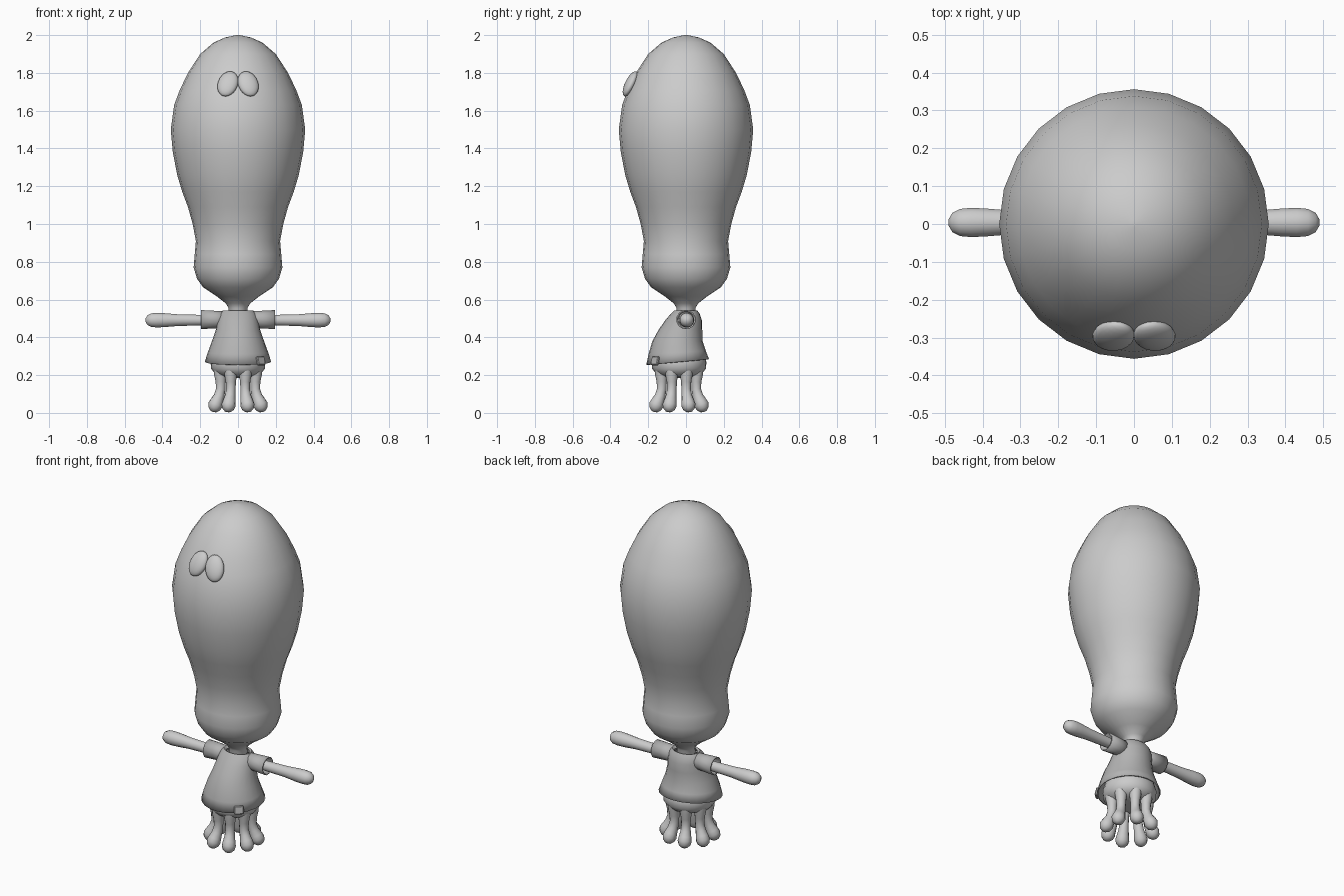
import bpy, bmesh, math
from mathutils import Vector, Matrix

if "Cube" in bpy.data.objects:
    bpy.data.objects.remove(bpy.data.objects["Cube"])

def material(name, v):
    m = bpy.data.materials.new(name)
    m.diffuse_color = (v, v, v, 1)
    m.use_nodes = True
    m.node_tree.nodes["Principled BSDF"].inputs["Base Color"].default_value = m.diffuse_color
    return m

SKIN = material("pale grey", 0.60)
CLOTH = material("shirt grey", 0.45)

def finish(bm, name, mat, angle=50, shell=0):
    bmesh.ops.recalc_face_normals(bm, faces=bm.faces)
    me = bpy.data.meshes.new(name)
    bm.to_mesh(me)
    bm.free()
    ob = bpy.data.objects.new(name, me)
    bpy.context.collection.objects.link(ob)
    me.materials.append(mat)
    if shell:
        mod = ob.modifiers.new("thickness", 'SOLIDIFY')
        mod.thickness = shell
        mod.offset = -1
    bpy.ops.object.select_all(action='DESELECT')
    ob.select_set(True)
    bpy.context.view_layer.objects.active = ob
    bpy.ops.object.shade_smooth_by_angle(angle=math.radians(angle))
    return ob

def loft(name, rings, mat, start_cap=True, end_cap=True, angle=50, shell=0):
    """Skin a list of rings, each a list of points."""
    bm = bmesh.new()
    loops = [[bm.verts.new(p) for p in r] for r in rings]
    n = len(loops[0])
    for a, b in zip(loops, loops[1:]):
        for i in range(n):
            j = (i + 1) % n
            bm.faces.new((a[i], a[j], b[j], b[i]))
    if start_cap:
        bm.faces.new(loops[0])
    if end_cap:
        bm.faces.new(loops[-1])
    return finish(bm, name, mat, angle, shell)

def circle(n):
    return [(math.cos(2 * math.pi * i / n), math.sin(2 * math.pi * i / n)) for i in range(n)]

def tube(name, path, mat, n=12, **kw):
    """Round tube through (point, radius) pairs."""
    pts = [Vector(p) for p, r in path]
    rings = []
    for i, (p, r) in enumerate(path):
        d = (pts[min(i + 1, len(pts) - 1)] - pts[max(i - 1, 0)]).normalized()
        u = d.orthogonal().normalized() if abs(d.x) > 0.9 else d.cross(Vector((1, 0, 0))).normalized()
        v = d.cross(u)
        rings.append([pts[i] + (u * c + v * s) * r for c, s in circle(n)])
    return loft(name, rings, mat, **kw)

# Head: bulb narrowing to a chin and neck
head = [(0.05, 0.50), (0.05, 0.555), (0.065, 0.58), (0.11, 0.615), (0.185, 0.665),
        (0.217, 0.71), (0.235, 0.77), (0.229, 0.84), (0.223, 0.91), (0.24, 1.0),
        (0.265, 1.09), (0.295, 1.17), (0.322, 1.26), (0.345, 1.38), (0.356, 1.5),
        (0.338, 1.63), (0.308, 1.71), (0.265, 1.80), (0.20, 1.90), (0.13, 1.96),
        (0.07, 1.987), (0.01, 2.0)]
loft("head", [[(c * r, s * r, z) for c, s in circle(24)] for r, z in head], SKIN)

# Eyes: flattened discs lying on the brow
for side, tag in ((-1, "left"), (1, "right")):
    bm = bmesh.new()
    bmesh.ops.create_uvsphere(bm, u_segments=20, v_segments=12, radius=1)
    turn = (Matrix.Translation((side * 0.054, -0.295, 1.742))
            @ Matrix.Rotation(math.radians(side * 8), 4, 'Z')
            @ Matrix.Rotation(math.radians(-27), 4, 'X')
            @ Matrix.Rotation(math.radians(-side * 14), 4, 'Y')
            @ Matrix.Diagonal((0.054, 0.027, 0.074, 1)))
    bmesh.ops.transform(bm, matrix=turn, verts=bm.verts)
    finish(bm, tag + "_eye", SKIN)

# Shirt: flared bell, (height, half width, front y, back y, hem tilt)
bell = [(0.270, 0.176, -0.21, 0.122, 0.015), (0.32, 0.160, -0.198, 0.105, 0.008),
        (0.38, 0.138, -0.178, 0.088, 0), (0.44, 0.117, -0.145, 0.086, 0),
        (0.49, 0.108, -0.11, 0.084, 0), (0.525, 0.098, -0.08, 0.072, 0),
        (0.542, 0.080, -0.062, 0.060, 0), (0.535, 0.062, -0.054, 0.054, 0)]
loft("shirt", [[(c * w, (f + b) / 2 + s * (b - f) / 2, z + s * t) for c, s in circle(24)]
               for z, w, f, b, t in bell], CLOTH, False, False, 60, 0.007)

# Sleeves and arms
for side, tag in ((-1, "left"), (1, "right")):
    tube(tag + "_sleeve", [((side * x, 0, z), r) for x, z, r in
         ((0.06, 0.495, 0.044), (0.12, 0.494, 0.048), (0.195, 0.494, 0.052))],
         CLOTH, start_cap=False, end_cap=False, shell=0.007)
    tube(tag + "_arm", [((side * x, 0.004, 0.491), r) for x, r in
         ((0.08, 0.026), (0.2, 0.029), (0.32, 0.032), (0.39, 0.038), (0.43, 0.040),
          (0.46, 0.037), (0.48, 0.026), (0.49, 0.008))], SKIN)

# Hem patch
bm = bmesh.new()
bmesh.ops.create_cube(bm, size=1)
bmesh.ops.transform(bm, verts=bm.verts, matrix=Matrix.Translation((0.120, -0.163, 0.275))
                    @ Matrix.Rotation(math.radians(42), 4, 'Z')
                    @ Matrix.Rotation(math.radians(-14), 4, 'X')
                    @ Matrix.Diagonal((0.052, 0.016, 0.046, 1)))
bmesh.ops.bevel(bm, geom=bm.edges[:], offset=0.004, segments=1, affect='EDGES')
finish(bm, "hem_patch", CLOTH, 30)

# Hips: rounded body under the shirt
CY = -0.037
hips = [(0.04, 0.185), (0.09, 0.19), (0.122, 0.207), (0.143, 0.235), (0.145, 0.27),
        (0.125, 0.34), (0.09, 0.42), (0.05, 0.5)]
loft("hips", [[(c * r, CY + s * r, z) for c, s in circle(24)] for r, z in hips], SKIN)

# Eight legs in a ring, curling outward to round feet
leg = [(0.096, 0.235, 0.040), (0.101, 0.20, 0.033), (0.099, 0.165, 0.027), (0.099, 0.125, 0.025),
       (0.108, 0.09, 0.028), (0.121, 0.062, 0.034), (0.130, 0.042, 0.038),
       (0.137, 0.022, 0.032), (0.142, 0.009, 0.018), (0.143, 0.005, 0.004)]
for k in range(8):
    a = math.radians(22.5 + 45 * k)
    tube("leg_%d" % (k + 1), [((math.cos(a) * d, CY + math.sin(a) * d, z), r)
                              for d, z, r in leg], SKIN)
